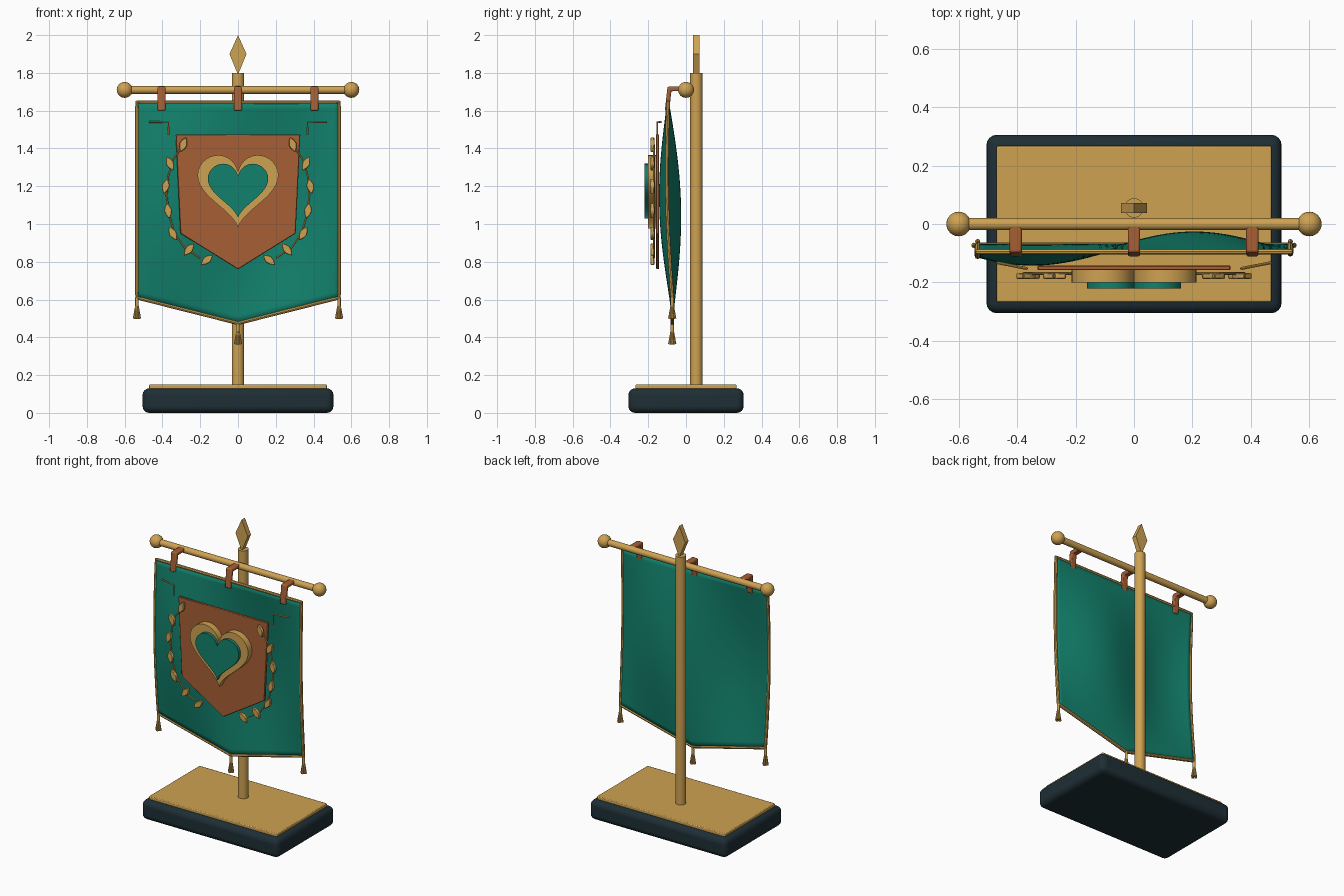
import bpy, bmesh, math
from mathutils import Vector

if "Cube" in bpy.data.objects:
    bpy.data.objects.remove(bpy.data.objects["Cube"])


def mat(name, c):
    m = bpy.data.materials.new(name)
    m.diffuse_color = (*c, 1)
    m.use_nodes = True
    m.node_tree.nodes["Principled BSDF"].inputs["Base Color"].default_value = m.diffuse_color
    return m


GOLD = mat("gold", (.62, .36, .085))
GREEN = mat("green", (.006, .22, .15))
RUST = mat("rust", (.39, .115, .035))
DARK = mat("dark", (.013, .028, .036))


def finish(ob, name, m, smooth=True, bevel=0, seg=2):
    ob.name = name
    ob.data.materials.clear()
    ob.data.materials.append(m)
    if bevel:
        b = ob.modifiers.new("bevel", 'BEVEL')
        b.width, b.segments = bevel, seg
    bpy.ops.object.select_all(action='DESELECT')
    ob.select_set(True)
    bpy.context.view_layer.objects.active = ob
    if smooth:
        bpy.ops.object.shade_smooth_by_angle(angle=math.radians(35))
    return ob


def mesh_ob(name, verts, faces, m, **k):
    me = bpy.data.meshes.new(name)
    me.from_pydata(verts, [], faces)
    bm = bmesh.new()
    bm.from_mesh(me)
    bmesh.ops.recalc_face_normals(bm, faces=bm.faces)
    bm.to_mesh(me)
    bm.free()
    ob = bpy.data.objects.new(name, me)
    bpy.context.collection.objects.link(ob)
    return finish(ob, name, m, **k)


def box(name, x, y, z0, z1, m, bevel, seg):
    bpy.ops.mesh.primitive_cube_add(size=1, location=(0, 0, (z0 + z1) / 2))
    ob = bpy.context.object
    ob.scale = (2 * x, 2 * y, z1 - z0)
    bpy.ops.object.transform_apply(location=False, scale=True)
    return finish(ob, name, m, bevel=bevel, seg=seg)


def rod(name, a, b, r0, m, r1=None, sides=24):
    a, b = Vector(a), Vector(b)
    bpy.ops.mesh.primitive_cone_add(vertices=sides, radius1=r0, radius2=r0 if r1 is None else r1,
                                    depth=(b - a).length, location=(a + b) / 2)
    ob = bpy.context.object
    ob.rotation_euler = (b - a).to_track_quat('Z', 'Y').to_euler()
    return finish(ob, name, m)


def prism(name, pts, y0, y1, m, **k):
    """Extrude an x-z outline from y0 to y1."""
    n = len(pts)
    v = [(x, y0, z) for x, z in pts] + [(x, y1, z) for x, z in pts]
    f = [range(n), range(n, 2 * n)] + [(i, (i + 1) % n, n + (i + 1) % n, n + i) for i in range(n)]
    return mesh_ob(name, v, [tuple(q) for q in f], m, **k)


def tube(name, pts, r, m, cyclic=False):
    cu = bpy.data.curves.new(name, 'CURVE')
    cu.dimensions = '3D'
    cu.bevel_depth, cu.bevel_resolution = r, 2
    cu.use_fill_caps = True
    s = cu.splines.new('POLY')
    s.points.add(len(pts) - 1)
    for p, c in zip(s.points, pts):
        p.co = (*c, 1)
    s.use_cyclic_u = cyclic
    ob = bpy.data.objects.new(name, cu)
    bpy.context.collection.objects.link(ob)
    bpy.ops.object.select_all(action='DESELECT')
    ob.select_set(True)
    bpy.context.view_layer.objects.active = ob
    bpy.ops.object.convert(target='MESH')
    return finish(bpy.context.object, name, m)


# Base and plate
box("base", .505, .305, 0, .13, DARK, .035, 4)
box("base_plate", .47, .267, .125, .15, GOLD, .005, 2)

# Pole, finial and crossbar
rod("pole", (0, .055, .14), (0, .055, 1.8), .033, GOLD)
prism("finial", [(0, 1.79), (.045, 1.9), (0, 2.0), (-.045, 1.9)], .038, .072, GOLD, smooth=False)
rod("crossbar", (-.59, 0, 1.71), (.59, 0, 1.71), .021, GOLD)
for s in (-1, 1):
    bpy.ops.mesh.primitive_uv_sphere_add(segments=24, ring_count=16, radius=.042, location=(s * .6, 0, 1.71))
    finish(bpy.context.object, "crossbar_ball", GOLD)

# Rippled cloth with pointed hem
W, TOP = .535, 1.645
NX, NZ = 40, 30


def cloth(u, t):
    x = W * (2 * u - 1)
    bottom = .475 + .135 * abs(x) / W
    y = -.095 + .022 * t + .053 * math.sin(5.7 * x + .4) * math.sin(math.pi * t)
    return (x, y, TOP + (bottom - TOP) * t)


verts = [cloth(i / NX, j / NZ) for j in range(NZ + 1) for i in range(NX + 1)]
faces = [(a, a + 1, a + NX + 2, a + NX + 1) for j in range(NZ) for i in range(NX)
         for a in [j * (NX + 1) + i]]
ob = mesh_ob("cloth", verts, faces, GREEN)
sol = ob.modifiers.new("thickness", 'SOLIDIFY')
sol.thickness, sol.offset = .01, 0

# Gold trim around the cloth
edge = [cloth(i / NX, 0) for i in range(NX)] + [cloth(1, j / NZ) for j in range(NZ)]
edge += [cloth(1 - i / NX, 1) for i in range(NX)] + [cloth(0, 1 - j / NZ) for j in range(NZ)]
tube("cloth_trim", edge, .01, GOLD, True)

# Hanging straps
side = [(.005, 1.727), (-.098, 1.727), (-.112, 1.6), (-.088, 1.6), (-.078, 1.703), (.005, 1.703)]
for x in (-.405, 0, .405):
    n = len(side)
    v = [(x + s * .021, y, z) for s in (-1, 1) for y, z in side]
    f = [tuple(range(n)), tuple(range(n, 2 * n))]
    f += [(i, (i + 1) % n, n + (i + 1) % n, n + i) for i in range(n)]
    mesh_ob("strap", v, f, RUST, bevel=.007, seg=2)

# Tassels
for x, z in ((-W, .61), (0, .475), (W, .61)):
    y = -.073
    rod("tassel_cord", (x, y, z), (x, y, z - .05), .009, GOLD, sides=12)
    for dx, dy in ((-.013, 0), (.013, 0), (0, -.013), (0, .013)):
        rod("tassel_strand", (x + dx, y + dy, z - .112), (x + dx * .3, y + dy * .3, z - .04),
            .009, GOLD, .005, 8)

# Shield patch
prism("shield", [(-.33, 1.475), (.33, 1.475), (.305, .95), (0, .76), (-.305, .95)],
      -.158, -.142, RUST, bevel=.003, seg=1)


# Heart: gold rim and raised green centre
def heart(s, z, n=64):
    a = [2 * math.pi * i / n for i in range(n)]
    return [(s * 16 * math.sin(t) ** 3,
             z + s * (13 * math.cos(t) - 5 * math.cos(2 * t) - 2 * math.cos(3 * t) - math.cos(4 * t)))
            for t in a]


prism("heart_rim", heart(.0134, 1.205), -.2, -.158, GOLD)
prism("heart_centre", heart(.01, 1.2), -.22, -.195, GREEN)

# Laurel sprays (leaf x, z, lean in degrees) and corner marks, mirrored
leaves = [(-.29, 1.42, -20), (-.36, 1.32, 25), (-.383, 1.2, -12), (-.37, 1.07, 10),
          (-.345, .95, 30), (-.26, .865, -40), (-.165, .81, -50)]
stem = [(-.29, 1.42), (-.345, 1.34), (-.37, 1.25), (-.378, 1.15), (-.366, 1.05),
        (-.335, .95), (-.28, .87), (-.2, .82)]
for s in (-1, 1):
    tube("laurel_stem", [(-s * x, -.17, z) for x, z in stem], .005, GOLD)
    for x, z, deg in leaves:
        c, d = math.cos(math.radians(deg)), math.sin(math.radians(deg))
        shape = [(0, -.042), (.016, -.018), (.021, .004), (.013, .025),
                 (0, .042), (-.013, .025), (-.021, .004), (-.016, -.018)]
        prism("laurel_leaf", [(-s * (x + c * a - d * b), z + d * a + c * b) for a, b in shape],
              -.188, -.168, GOLD, bevel=.003, seg=1)
    tube("corner_mark", [(s * .47, -.132, 1.54), (s * .368, -.152, 1.54), (s * .368, -.152, 1.47)],
         .005, GOLD)
